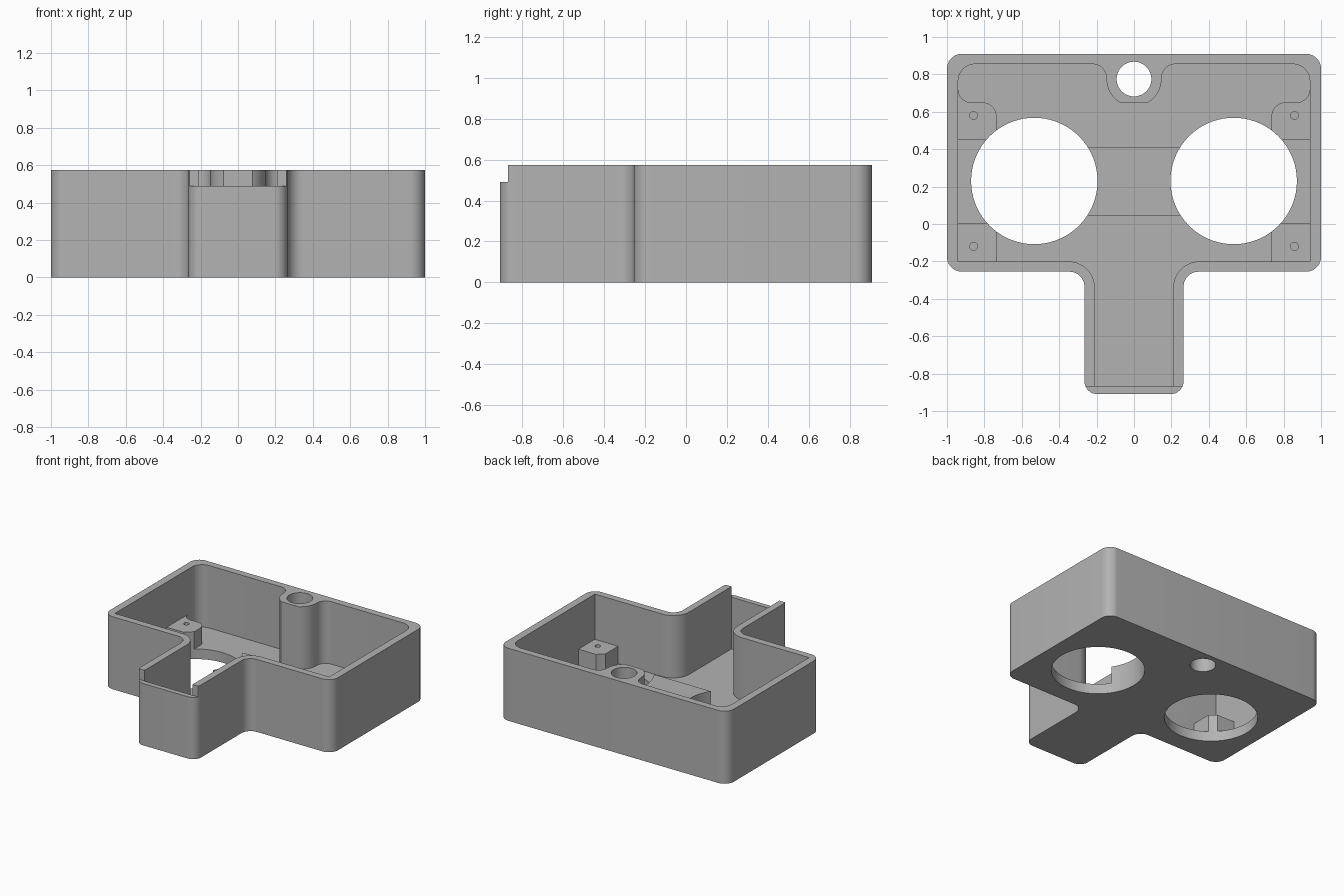
import bpy, bmesh, math
from mathutils import Vector

if "Cube" in bpy.data.objects:
    bpy.data.objects.remove(bpy.data.objects["Cube"], do_unlink=True)

TOP, FLOOR, PAD = 0.575, 0.08, 0.217

grey = bpy.data.materials.new("plain grey")
grey.use_nodes = True
grey.diffuse_color = (0.45, 0.45, 0.45, 1)
grey.node_tree.nodes["Principled BSDF"].inputs["Base Color"].default_value = (0.45, 0.45, 0.45, 1)


def rounded(corners, steps=10):
    """Turn (x, y, radius) corners into an outline with tangent arcs."""
    out = []
    for i, (x, y, r) in enumerate(corners):
        p = Vector((x, y))
        if r == 0:
            out.append(p)
            continue
        a = (Vector(corners[i - 1][:2]) - p).normalized()
        b = (Vector(corners[(i + 1) % len(corners)][:2]) - p).normalized()
        half = a.angle(b) / 2
        centre = p + (a + b).normalized() * r / math.sin(half)
        start = p + a * r / math.tan(half) - centre
        end = p + b * r / math.tan(half) - centre
        sweep = math.pi - 2 * half
        for k in range(steps + 1):
            t = k / steps
            out.append(centre + (start * math.sin((1 - t) * sweep) + end * math.sin(t * sweep)) / math.sin(sweep))
    return out


def mirrored(half):
    """Close a right-hand half outline with its mirror image."""
    return half + [(-x, y, r) for x, y, r in reversed(half)]


def prism(name, corners, z0, z1):
    points = []
    for p in rounded(corners):
        if not points or (p - points[-1]).length > 1e-5:
            points.append(p)
    bm = bmesh.new()
    face = bm.faces.new([bm.verts.new((p.x, p.y, z0)) for p in points])
    top = bmesh.ops.extrude_face_region(bm, geom=[face])["geom"]
    bmesh.ops.translate(bm, vec=(0, 0, z1 - z0), verts=[v for v in top if isinstance(v, bmesh.types.BMVert)])
    bmesh.ops.recalc_face_normals(bm, faces=bm.faces)
    mesh = bpy.data.meshes.new(name)
    bm.to_mesh(mesh)
    bm.free()
    mesh.materials.append(grey)
    ob = bpy.data.objects.new(name, mesh)
    bpy.context.collection.objects.link(ob)
    return ob


def circle(x, y, r, n):
    return [(x + r * math.cos(math.tau * k / n), y + r * math.sin(math.tau * k / n), 0) for k in range(n)]


def box(x0, x1, y0, y1):
    return [(x0, y0, 0), (x1, y0, 0), (x1, y1, 0), (x0, y1, 0)]


# T-shaped outer body
housing = prism("housing", mirrored([
    (1, 0.91, 0.08), (1, -0.255, 0.08), (0.265, -0.255, 0.08), (0.265, -0.91, 0.07)]), 0, TOP)


def combine(tool, operation):
    mod = housing.modifiers.new(operation.lower(), "BOOLEAN")
    mod.operation, mod.object, mod.solver = operation, tool, "EXACT"
    bpy.context.view_layer.objects.active = housing
    bpy.ops.object.modifier_apply(modifier=mod.name)
    bpy.data.objects.remove(tool, do_unlink=True)


def cut(name, corners, z0, z1=1):
    combine(prism(name, corners, z0, z1), "DIFFERENCE")


def add(name, corners, z0, z1):
    combine(prism(name, corners, z0, z1), "UNION")


# Cavity, wrapping round the cable boss at the back wall
boss_y, boss_r = 0.775, 0.147
low = math.asin((0.65 - boss_y) / boss_r)
boss = [(boss_r * math.cos(low * (1 - k / 10)), boss_y + boss_r * math.sin(low * (1 - k / 10)), 0)
        for k in range(11)]
cut("cavity", mirrored(boss + [
    (boss_r, 0.855, 0.075), (0.94, 0.855, 0.09), (0.94, -0.2, 0),
    (0.21, -0.2, 0.14), (0.21, -0.87, 0)]), FLOOR)

# Lowered front lip
cut("lip_cut", box(-0.5, 0.5, -1, -0.87), 0.49)

# Central block and corner posts
add("centre_block", box(-0.3, 0.3, 0.045, 0.41), 0.04, PAD)
for s in (-1, 1):
    add("front_post", box(0.735 * s, 0.97 * s, -0.23, 0.005), 0.04, PAD)
    add("back_post", [(x * s, y, r) for x, y, r in [
        (0.735, 0.45, 0), (0.735, 0.65, 0.075), (0.94, 0.65, 0.07),
        (0.94, 0.72, 0), (0.97, 0.72, 0), (0.97, 0.45, 0)]], 0.04, PAD)

# Large openings, screw holes and cable hole
for s in (-1, 1):
    cut("round_opening", circle(0.533 * s, 0.23, 0.338, 72), -0.1)
    for y in (-0.12, 0.58):
        cut("screw_hole", circle(0.858 * s, y, 0.021, 20), 0.1)
cut("cable_hole", circle(0, boss_y, 0.093, 40), -0.1)

bpy.ops.object.select_all(action="DESELECT")
housing.select_set(True)
bpy.context.view_layer.objects.active = housing
bpy.ops.object.shade_smooth_by_angle(angle=math.radians(25))
